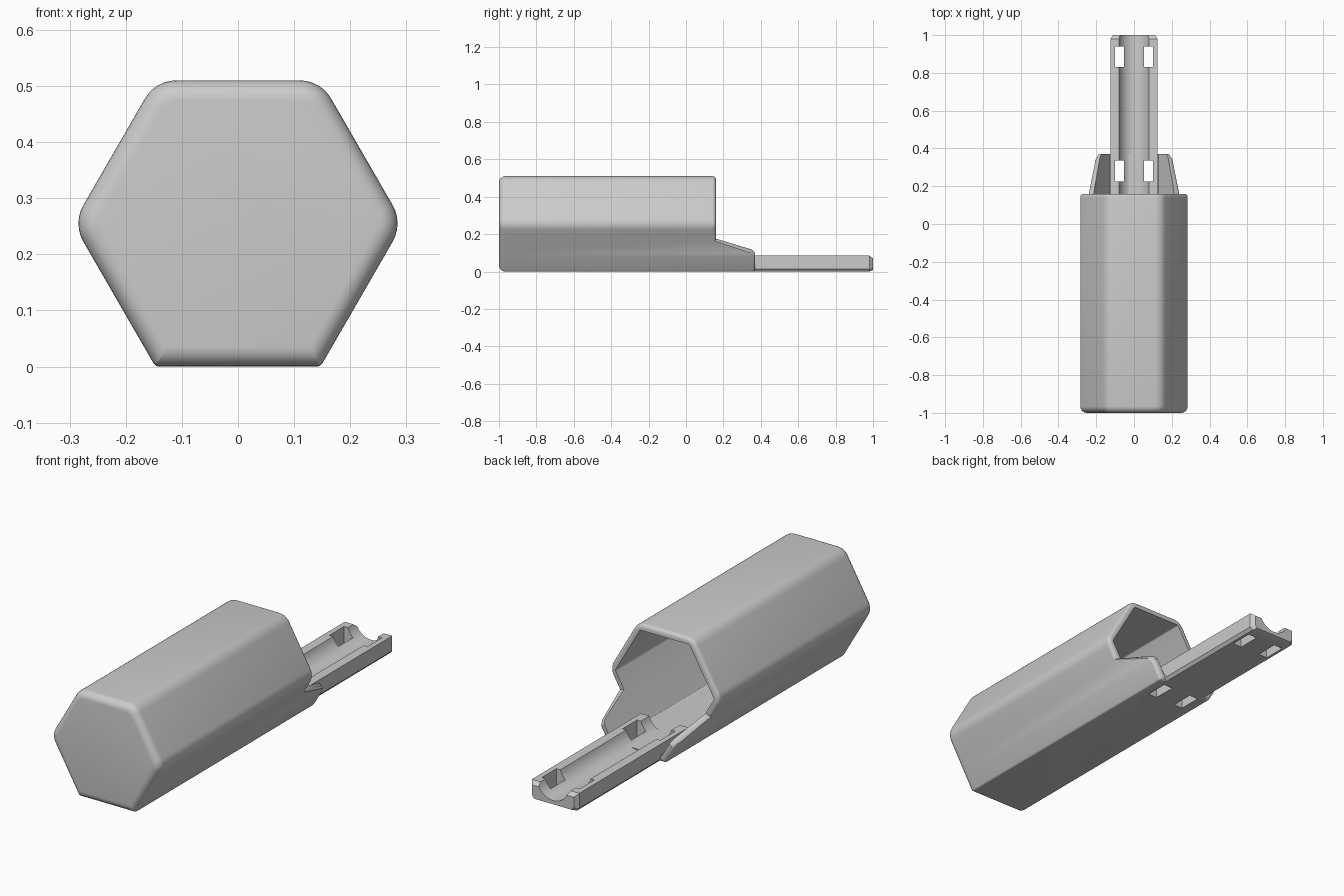
import bpy, bmesh, math
from mathutils import Vector

if "Cube" in bpy.data.objects:
    bpy.data.objects.remove(bpy.data.objects["Cube"])

grey = bpy.data.materials.new("plain grey")
grey.diffuse_color = (0.6, 0.6, 0.6, 1)
grey.use_nodes = True
grey.node_tree.nodes["Principled BSDF"].inputs["Base Color"].default_value = grey.diffuse_color

APOTHEM, WALL, ROUND = 0.255, 0.03, 0.035
C30 = math.cos(math.radians(30))


def loft(name, rings):
    """Skin a list of equal-length closed rings and cap both ends."""
    bm = bmesh.new()
    loops = [[bm.verts.new(p) for p in ring] for ring in rings]
    n = len(loops[0])
    for a, b in zip(loops, loops[1:]):
        for i in range(n):
            j = (i + 1) % n
            bm.faces.new((a[i], a[j], b[j], b[i]))
    bm.faces.new(loops[0])
    bm.faces.new(loops[-1][::-1])
    bmesh.ops.recalc_face_normals(bm, faces=bm.faces)
    me = bpy.data.meshes.new(name)
    bm.to_mesh(me)
    bm.free()
    ob = bpy.data.objects.new(name, me)
    bpy.context.collection.objects.link(ob)
    me.materials.append(grey)
    return ob


def smooth(ob):
    bpy.ops.object.select_all(action='DESELECT')
    ob.select_set(True)
    bpy.context.view_layer.objects.active = ob
    bpy.ops.object.shade_smooth_by_angle(angle=math.radians(30))


def polar(dist, deg):
    t = math.radians(deg)
    return Vector((dist * math.cos(t), dist * math.sin(t)))


def hexagon(inset, big=0.065, small=0.012):
    """Hexagon section (x, z): large radius on upper corners, small on the base."""
    a, pts = APOTHEM - inset, []
    for k in range(6):
        deg = 60 * k
        r = max((small if k in (4, 5) else big) - inset, 0.003)
        centre = polar((a - r) / C30, deg)
        for s in range(7):
            pts.append(centre + polar(r, deg - 30 + 10 * s))
        # extra points on the lower sides where the rim steps down
        if k in (3, 5):
            p, q = polar(a / C30, deg), polar(a / C30, deg + 60)
            zs = (0.165, 0.10, 0.08)
            fr = [1 - z / APOTHEM for z in zs] if k == 3 else [z / APOTHEM for z in zs[::-1]]
            pts += [p.lerp(q, f) for f in fr]
    return [(p.x, p.y + APOTHEM) for p in pts]


def rim_y(z):
    """How far back the shell reaches at height z."""
    table = ((0.08, 0.37), (0.10, 0.35), (0.165, 0.16))
    if z <= table[0][0]:
        return table[0][1]
    for (z0, y0), (z1, y1) in zip(table, table[1:]):
        if z <= z1:
            return y0 + (y1 - y0) * (z - z0) / (z1 - z0)
    return table[-1][1]


rim = [rim_y(z) for x, z in hexagon(0)]


def flat_ring(inset, y, **kw):
    return [(x, y, z) for x, z in hexagon(inset, **kw)]


def rim_ring(inset, back, **kw):
    return [(x, y - back, z) for (x, z), y in zip(hexagon(inset, **kw), rim)]


# Hexagonal shell: rounded closed end, stepped open rim, hollow inside
rings = []
for s in range(7):
    t = math.radians(15 * s)
    rings.append(flat_ring(ROUND * (1 - math.sin(t)), -1 + ROUND * (1 - math.cos(t))))
for s in range(5):
    t = math.radians(22.5 * s)
    rings.append(rim_ring(0.018 * (1 - math.cos(t)), 0.018 * (1 - math.sin(t))))
rings.append(rim_ring(WALL, 0, big=0.04))
rings.append(flat_ring(WALL, -1 + WALL, big=0.04))
shell = loft("hex_shell", rings)


# Grooved tongue with chamfered end
def tongue_section(y, c):
    top, half, low = 0.085 - c, 0.125 - c, c * 0.5
    r, cz = 0.083, 0.108
    a = math.acos((cz - top) / r)
    pts = [(-half, top), (-half, low + 0.014), (-half + 0.012, low),
           (half - 0.012, low), (half, low + 0.014), (half, top)]
    for s in range(17):
        t = a - 2 * a * s / 16
        pts.append((r * math.sin(t), cz - r * math.cos(t)))
    return [(x, y, z) for x, z in pts]


tongue = loft("grooved_tongue", [tongue_section(0.16, 0), tongue_section(0.98, 0),
                                 tongue_section(1.0, 0.015)])

# Four through slots, cut from both the tongue and the shell floor
cutters = []
for side in (-1, 1):
    for y in (0.28, 0.885):
        x = side * 0.0765
        ring = lambda z: [(x + dx * 0.0235, y + dy * 0.055, z)
                          for dx, dy in ((-1, -1), (1, -1), (1, 1), (-1, 1))]
        cutters.append(loft("slot_cutter", [ring(-0.05), ring(0.15)]))
bpy.context.view_layer.update()
for ob in (shell, tongue):
    bpy.ops.object.select_all(action='DESELECT')
    bpy.context.view_layer.objects.active = ob
    ob.select_set(True)
    for cut in cutters:
        if ob is shell and cut.data.vertices[0].co.y > 0.5:
            continue
        m = ob.modifiers.new("slot", 'BOOLEAN')
        m.operation, m.solver, m.object = 'DIFFERENCE', 'EXACT', cut
        bpy.ops.object.modifier_apply(modifier=m.name)
for cut in cutters:
    bpy.data.objects.remove(cut, do_unlink=True)
for ob in (shell, tongue):
    smooth(ob)
